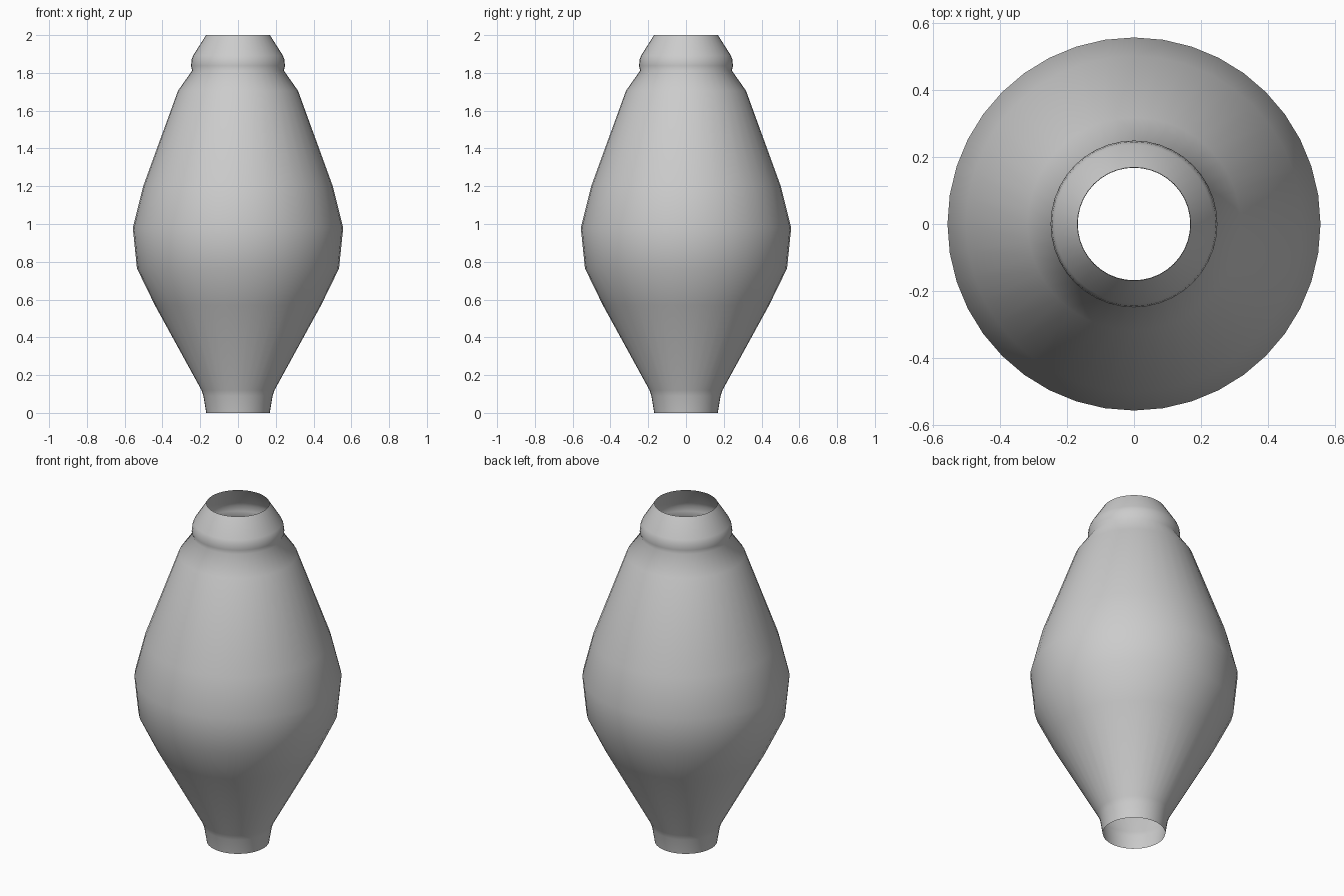
import bpy
import bmesh
from math import cos, sin, tau

if "Cube" in bpy.data.objects:
    bpy.data.objects.remove(bpy.data.objects["Cube"])

SIDES = 40

# Radius and height of the open shell, from foot to mouth
profile = [
    (0.168, 0.0), (0.183, 0.09), (0.193, 0.12), (0.44, 0.57),
    (0.535, 0.765), (0.557, 0.98), (0.502, 1.20), (0.318, 1.705),
    (0.243, 1.812), (0.249, 1.838), (0.245, 1.872), (0.237, 1.893),
    (0.169, 2.0),
]

# Spin the profile into a thin, open-ended vase
bm = bmesh.new()
rings = [[bm.verts.new((r * cos(tau * i / SIDES), r * sin(tau * i / SIDES), z))
          for i in range(SIDES)] for r, z in profile]
for low, high in zip(rings, rings[1:]):
    for i in range(SIDES):
        j = (i + 1) % SIDES
        bm.faces.new((low[i], low[j], high[j], high[i])).smooth = True

mesh = bpy.data.meshes.new("vase_body")
bm.to_mesh(mesh)
bm.free()
vase = bpy.data.objects.new("vase_body", mesh)
bpy.context.collection.objects.link(vase)
